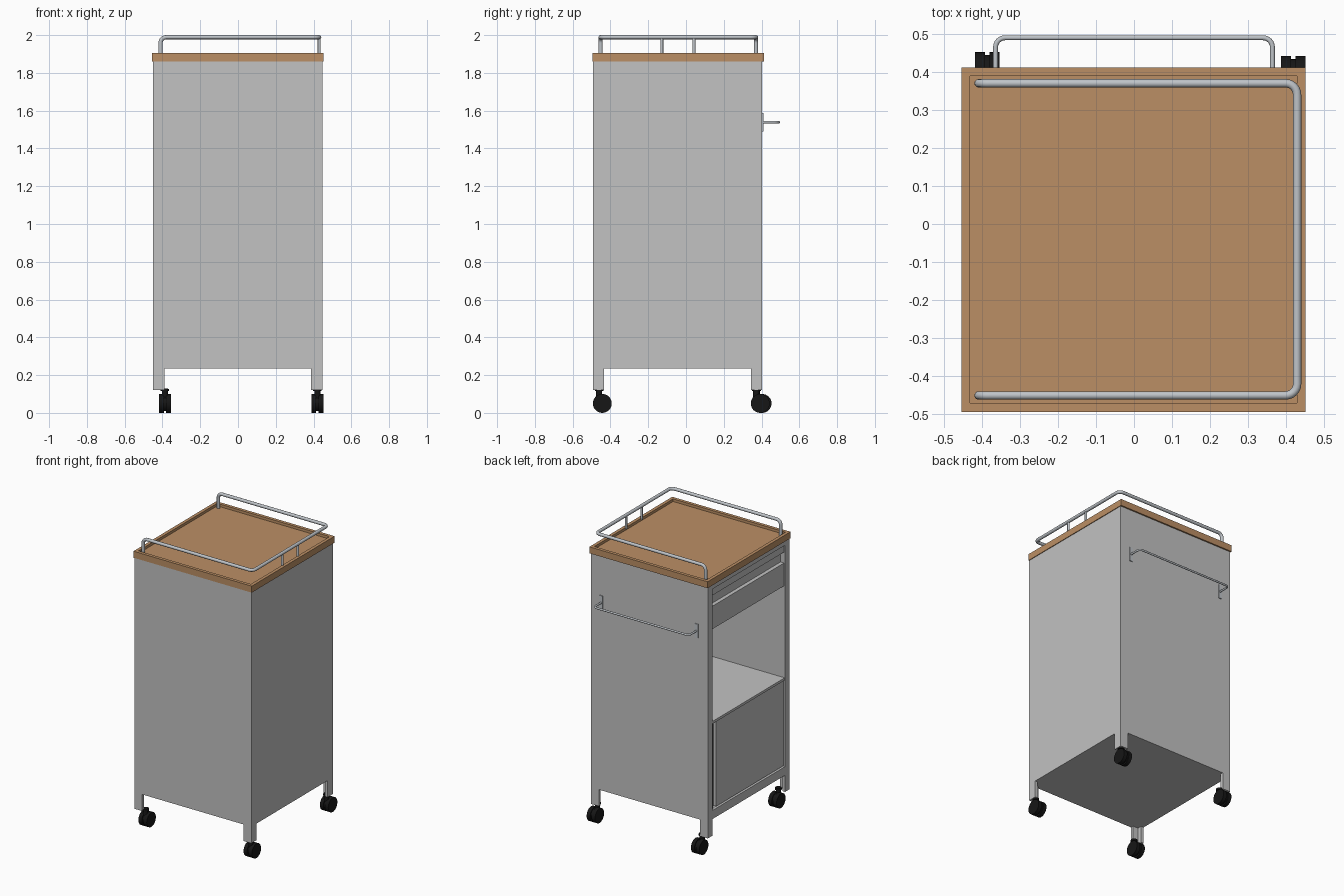
import bpy, bmesh, math
from mathutils import Vector

if "Cube" in bpy.data.objects:
    bpy.data.objects.remove(bpy.data.objects["Cube"])


def material(name, rgb):
    m = bpy.data.materials.new(name)
    m.diffuse_color = (*rgb, 1)
    m.use_nodes = True
    m.node_tree.nodes["Principled BSDF"].inputs["Base Color"].default_value = m.diffuse_color
    return m


GREY = material("grey_sheet_metal", (0.54, 0.54, 0.54))
WOOD = material("brown_wood", (0.50, 0.275, 0.13))
STEEL = material("rail_steel", (0.52, 0.55, 0.58))
BLACK = material("black_rubber", (0.008, 0.008, 0.008))


def finish(name, bm, mat):
    bmesh.ops.recalc_face_normals(bm, faces=bm.faces)
    me = bpy.data.meshes.new(name)
    bm.to_mesh(me)
    bm.free()
    me.materials.append(mat)
    ob = bpy.data.objects.new(name, me)
    bpy.context.collection.objects.link(ob)
    return ob


def smooth(ob):
    bpy.ops.object.select_all(action='DESELECT')
    ob.select_set(True)
    bpy.context.view_layer.objects.active = ob
    bpy.ops.object.shade_smooth_by_angle(angle=math.radians(35))


def add_box(bm, x0, x1, y0, y1, z0, z1):
    vs = bmesh.ops.create_cube(bm, size=1)["verts"]
    for v in vs:
        v.co = Vector((x1 if v.co.x > 0 else x0, y1 if v.co.y > 0 else y0, z1 if v.co.z > 0 else z0))


def boxes(name, mat, *dims):
    bm = bmesh.new()
    for d in dims:
        add_box(bm, *d)
    return finish(name, bm, mat)


def wall(name, along_x, a0, a1, d0, d1):
    """Sheet with its lower edge cut away so that a leg is left at each end."""
    leg = 0.06
    pts = [(a0, 0.12), (a0 + leg, 0.12), (a0 + leg, 0.235), (a1 - leg, 0.235),
           (a1 - leg, 0.12), (a1, 0.12), (a1, 1.86), (a0, 1.86)]
    bm = bmesh.new()
    f = bm.faces.new([bm.verts.new((a, d0, z) if along_x else (d0, a, z)) for a, z in pts])
    new = bmesh.ops.extrude_face_region(bm, geom=[f])["geom"]
    off = Vector((0, d1 - d0, 0)) if along_x else Vector((d1 - d0, 0, 0))
    bmesh.ops.translate(bm, vec=off, verts=[g for g in new if isinstance(g, bmesh.types.BMVert)])
    return finish(name, bm, GREY)


def tube(name, pts, radius, bend):
    """Round tube along a path with rounded corners."""
    p = [Vector(q) for q in pts]
    path = [p[0]]
    for a, b, c in zip(p, p[1:], p[2:]):
        u, w = (a - b).normalized(), (c - b).normalized()
        centre = b + (u + w) * bend
        for i in range(7):
            t = i / 6 * math.pi / 2
            path.append(centre - w * bend * math.cos(t) - u * bend * math.sin(t))
    path.append(p[-1])
    cu = bpy.data.curves.new(name, 'CURVE')
    cu.dimensions = '3D'
    cu.bevel_depth = radius
    cu.bevel_resolution = 4
    cu.use_fill_caps = True
    sp = cu.splines.new('POLY')
    sp.points.add(len(path) - 1)
    for s, q in zip(sp.points, path):
        s.co = (*q, 1)
    cu.materials.append(STEEL)
    ob = bpy.data.objects.new(name, cu)
    bpy.context.collection.objects.link(ob)
    bpy.ops.object.select_all(action='DESELECT')
    ob.select_set(True)
    bpy.context.view_layer.objects.active = ob
    bpy.ops.object.convert(target='MESH')
    smooth(bpy.context.view_layer.objects.active)


# Cabinet body
X0, X1, Y0, Y1 = -0.45, 0.447, -0.493, 0.403
T = 0.02
wall("front_wall", True, X0, X1, Y0, Y0 + T)
wall("back_wall", True, X0, X1, Y1 - T, Y1)
wall("right_wall", False, Y0, Y1, X1 - T, X1)
YA, YB = Y0 + 0.05, Y1 - 0.05      # clear opening of the left side
boxes("left_frame", GREY,
      (X0, X0 + T, Y0, YA, 0.12, 1.86), (X0, X0 + T, YB, Y1, 0.12, 1.86),
      (X0, X0 + T, YA, YB, 0.235, 0.295), (X0, X0 + T, YA, YB, 1.83, 1.86))
boxes("inner_side_panels", GREY,
      (X0 + T, X1 - T, Y0 + T, YA, 0.235, 1.86), (X0 + T, X1 - T, YB, Y1 - T, 0.235, 1.86))
boxes("floor_panel", GREY, (X0 + T, X1 - T, YA, YB, 0.235, 0.26))
boxes("shelf", GREY, (X0 + 0.003, X1 - T, YA, YB, 0.893, 0.91))

# Drawer with a sunken grip slot
boxes("drawer", GREY,
      (X0 + 0.035, X1 - T, YA, YB, 1.546, 1.83),
      (X0 + 0.008, X0 + 0.035, YA, YB, 1.546, 1.705),
      (X0 + 0.008, X0 + 0.035, YA, YB, 1.78, 1.83))

# Door with an upright grip slot
boxes("door", GREY,
      (X0 + 0.03, X0 + 0.045, YA, YB, 0.295, 0.893),
      (X0 + 0.01, X0 + 0.03, YA + 0.004, 0.30, 0.30, 0.888),
      (X0 + 0.01, X0 + 0.03, 0.335, YB, 0.295, 0.893))

# Wooden top with a sunken tray
bm = bmesh.new()
add_box(bm, -0.455, 0.452, -0.495, 0.413, 1.86, 1.905)
bm.normal_update()
top = max(bm.faces, key=lambda f: f.calc_center_median().z)
bmesh.ops.inset_region(bm, faces=[top], thickness=0.032)
new = bmesh.ops.extrude_face_region(bm, geom=[top])["geom"]
bmesh.ops.translate(bm, vec=(0, 0, -0.018), verts=[g for g in new if isinstance(g, bmesh.types.BMVert)])
if top.is_valid:
    bmesh.ops.delete(bm, geom=[top], context='FACES_ONLY')
finish("wooden_top", bm, WOOD)

# Guard rail around three sides, with two short posts
RZ = 1.989
tube("guard_rail", [(-0.41, 0.371, 1.88), (-0.41, 0.371, RZ), (0.43, 0.371, RZ),
                    (0.43, -0.452, RZ), (-0.41, -0.452, RZ), (-0.41, -0.452, 1.88)], 0.011, 0.03)
for i, y in enumerate((-0.128, 0.042)):
    tube(f"rail_post_{i + 1}", [(0.43, y, 1.895), (0.43, y, RZ)], 0.008, 0)

# Towel bar on the back
tube("towel_bar", [(-0.365, Y1, 1.539), (-0.365, 0.491, 1.539),
                   (0.365, 0.491, 1.539), (0.365, Y1, 1.539)], 0.0065, 0.025)
boxes("towel_bar_plates", STEEL,
      *[(x - 0.012, x + 0.012, Y1, Y1 + 0.006, 1.49, 1.587) for x in (-0.365, 0.365)])


# Twin-wheel casters
def add_cyl(bm, centre, r, depth, axis, seg):
    vs = bmesh.ops.create_cone(bm, cap_ends=True, segments=seg, radius1=r, radius2=r, depth=depth)["verts"]
    for v in vs:
        c = v.co.copy()
        v.co = Vector(centre) + (Vector((c.z, c.x, c.y)) if axis == 'x' else c)


def caster(name, x, y, sx, sy):
    bm = bmesh.new()
    for s in (-1, 1):
        add_cyl(bm, (x + s * 0.019, y, 0.05), 0.05, 0.026, 'x', 32)
    add_cyl(bm, (x, y, 0.052), 0.042, 0.03, 'x', 24)
    add_cyl(bm, (sx, sy, 0.105), 0.016, 0.05, 'z', 20)
    add_cyl(bm, (sx, sy, 0.121), 0.022, 0.012, 'z', 20)
    smooth(finish(name, bm, BLACK))


caster("caster_front_left", -0.387, -0.443, -0.387, -0.46)
caster("caster_front_right", 0.42, -0.443, 0.42, -0.46)
caster("caster_back_left", -0.387, 0.403, -0.387, 0.375)
caster("caster_back_right", 0.42, 0.393, 0.42, 0.372)
